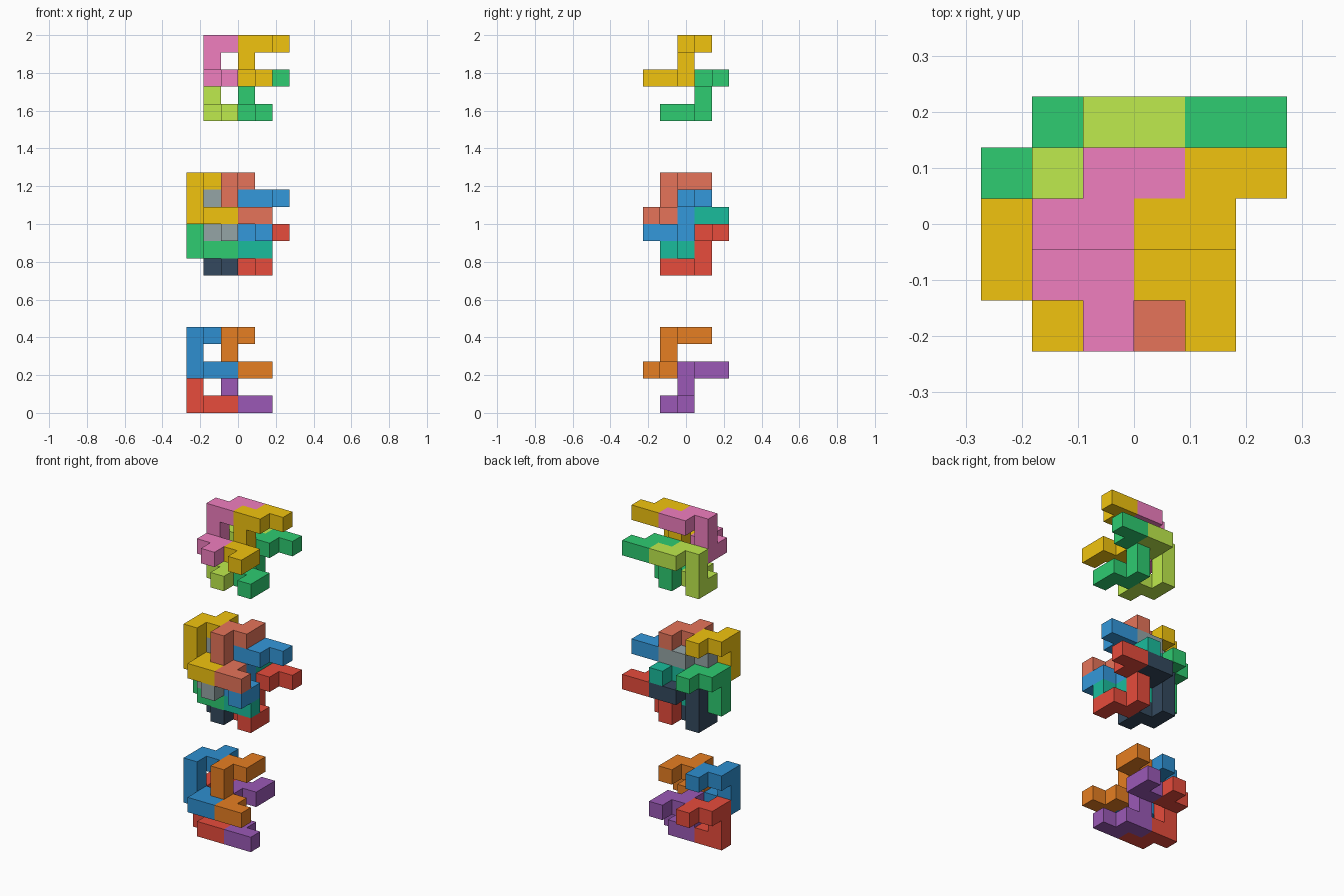
import bpy, bmesh
from mathutils import Vector

if "Cube" in bpy.data.objects:
    bpy.data.objects.remove(bpy.data.objects["Cube"])

U = 2 / 22  # edge of one cube cell

# One hook: two-step top bar, one post, and a stepped foot reaching forward
HOOK = [(-2, 0, 2), (-1, 0, 2), (-1, 1, 2), (0, 1, 2),
        (-2, 0, 1),
        (-2, 0, 0), (-2, -1, 0), (-1, -1, 0), (-1, -2, 0)]
# Same hook turned half a turn about x, one cell to the left
FLIPPED = [(x - 1, -y - 1, 2 - z) for x, y, z in HOOK]


def shift(cells, dx, dy, dz):
    return [(x + dx, y + dy, z + dz) for x, y, z in cells]


def linear(c):
    return c / 12.92 if c <= 0.04045 else ((c + 0.055) / 1.055) ** 2.4


def material(name, hex_code):
    mat = bpy.data.materials.get(name) or bpy.data.materials.new(name)
    rgb = [linear(int(hex_code[i:i + 2], 16) / 255) for i in (0, 2, 4)]
    mat.diffuse_color = (*rgb, 1)
    mat.use_nodes = True
    mat.node_tree.nodes["Principled BSDF"].inputs["Base Color"].default_value = mat.diffuse_color
    return mat


def cube_piece(name, cells, colour):
    """Outer skin of a set of cube cells, with coplanar faces merged."""
    filled = set(cells)
    bm = bmesh.new()
    for cell in cells:
        centre = Vector(cell) + Vector((0.5, 0, 0.5))
        for axis in range(3):
            for sign in (-1, 1):
                n = Vector((0, 0, 0))
                n[axis] = sign
                if tuple(int(c + d) for c, d in zip(cell, n)) in filled:
                    continue
                a = Vector((0, 0, 0))
                a[(axis + 1) % 3] = 0.5
                b = n.cross(a)
                mid = centre + n * 0.5
                bm.faces.new([bm.verts.new((mid + v) * U)
                              for v in (a + b, b - a, -a - b, a - b)])
    bmesh.ops.remove_doubles(bm, verts=bm.verts, dist=U * 0.01)
    bmesh.ops.recalc_face_normals(bm, faces=bm.faces)
    bmesh.ops.dissolve_limit(bm, angle_limit=0.01, verts=bm.verts, edges=bm.edges)
    mesh = bpy.data.meshes.new(name)
    bm.to_mesh(mesh)
    bm.free()
    mesh.materials.append(material(*colour))
    bpy.context.collection.objects.link(bpy.data.objects.new(name, mesh))


def piece(name, cells, offset, colours):
    """A full piece is two equal hooks side by side, two cells apart."""
    for i, (side, colour) in enumerate(zip(("left", "right"), colours)):
        dx, dy, dz = offset
        cube_piece(f"{name}_{side}_half", shift(cells, dx + 2 * i, dy, dz), colour)


# Colours
PINK, LIME = ("pink", "F07EBF"), ("lime", "BFEB4D")
YELLOW, GREEN = ("yellow", "F1C40F"), ("green", "2ECC71")
SALMON, TEAL = ("salmon", "E6745A"), ("teal", "1ABC9C")
SKY, BLUE = ("sky", "3498DB"), ("blue", "2E8FD0")
GREY, DARK = ("grey", "95A5A6"), ("dark", "34495E")
RED, ORANGE, PURPLE = ("red", "E74C3C"), ("orange", "E67E22"), ("purple", "9B59B6")

# Lifted pair at the top
piece("top_back_piece", HOOK, (0, 0, 19), (PINK, YELLOW))
piece("top_front_piece", HOOK, (0, 1, 17), (LIME, GREEN))

# Assembled block in the middle: all four pieces interlocked
piece("middle_upper_flipped_piece", FLIPPED, (0, 0, 11), (YELLOW, SALMON))
piece("middle_upper_piece", HOOK, (0, 0, 10), (GREY, SKY))
piece("middle_lower_flipped_piece", FLIPPED, (0, 1, 9), (GREEN, TEAL))
piece("middle_lower_piece", HOOK, (0, 1, 8), (DARK, RED))

# Lowered pair at the bottom
piece("bottom_upper_piece", FLIPPED, (0, 0, 2), (BLUE, ORANGE))
piece("bottom_lower_piece", FLIPPED, (0, 1, 0), (RED, PURPLE))
